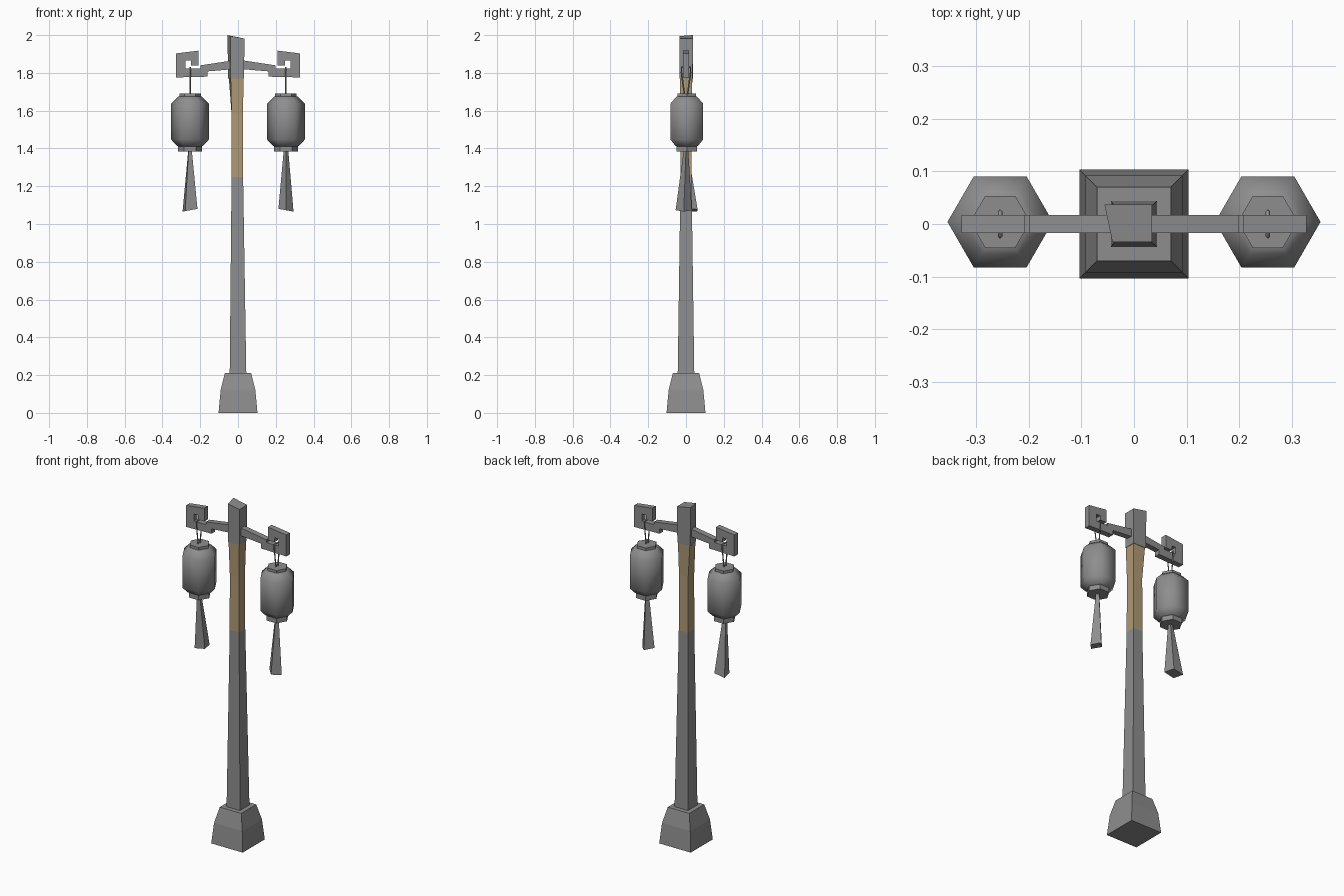
import bpy, bmesh
from math import sin, cos, pi, radians

cube = bpy.data.objects.get("Cube")
if cube:
    bpy.data.objects.remove(cube)


def material(name, rgb):
    m = bpy.data.materials.new(name)
    m.use_nodes = True
    m.diffuse_color = (*rgb, 1)
    m.node_tree.nodes["Principled BSDF"].inputs["Base Color"].default_value = (*rgb, 1)
    return m


GREY = material("weathered grey", (0.27, 0.27, 0.27))
WOOD = material("tan wood", (0.43, 0.32, 0.18))


def finish(name, bm, mat, smooth=False):
    bmesh.ops.recalc_face_normals(bm, faces=bm.faces)
    mesh = bpy.data.meshes.new(name)
    bm.to_mesh(mesh)
    bm.free()
    mesh.materials.append(mat)
    obj = bpy.data.objects.new(name, mesh)
    bpy.context.collection.objects.link(obj)
    if smooth:
        bpy.ops.object.select_all(action="DESELECT")
        obj.select_set(True)
        bpy.context.view_layer.objects.active = obj
        bpy.ops.object.shade_smooth_by_angle(angle=radians(62))
    return obj


def loft(name, rings, mat, smooth=False):
    """Skin a stack of equal-sized rings and close both ends."""
    bm = bmesh.new()
    loops = [[bm.verts.new(p) for p in ring] for ring in rings]
    for a, b in zip(loops, loops[1:]):
        for i in range(len(a)):
            j = (i + 1) % len(a)
            bm.faces.new((a[i], a[j], b[j], b[i]))
    bm.faces.new(loops[0])
    bm.faces.new(loops[-1])
    return finish(name, bm, mat, smooth)


def rect(x0, x1, y0, y1, z):
    return [(x0, y0, z), (x1, y0, z), (x1, y1, z), (x0, y1, z)]


def square(h, z):
    return rect(-h, h, -h, h, z)


def hexagon(x, y, r, z):
    return [(x + r * cos(k * pi / 3), y + r * sin(k * pi / 3), z) for k in range(6)]


# Stone foot and tapering post
loft("base", [square(0.103, 0), square(0.092, 0.12), square(0.07, 0.21)], GREY)
joint = rect(-0.034, 0.027, -0.029, 0.029, 1.25)
loft("lower_post", [square(0.044, 0.2), joint], GREY)

# Wooden upper post, its left-back corner flaring under the cap
flare = rect(-0.039, 0.03, -0.033, 0.033, 1.78)
flare[3] = (-0.049, 0.034, 1.78)
loft("upper_post", [joint, rect(-0.034, 0.026, -0.028, 0.028, 1.58), flare], WOOD)

# Skewed cap with a sloping top
cap_low = [(-0.041, -0.034, 1.77), (0.032, -0.034, 1.77),
           (0.032, 0.035, 1.77), (-0.052, 0.036, 1.77)]
cap_top = [(-0.041, -0.034, 1.995), (0.034, -0.034, 1.982),
           (0.034, 0.037, 1.982), (-0.056, 0.037, 2.0)]
loft("post_cap", [cap_low, cap_top], GREY)

# Bracket outline: arm ending in a square scroll
SCROLL = [(0.02, 1.867), (0.198, 1.84), (0.198, 1.824), (0.277, 1.824),
          (0.277, 1.866), (0.25, 1.866), (0.25, 1.84), (0.208, 1.84),
          (0.208, 1.918), (0.327, 1.903), (0.327, 1.776), (0.161, 1.78),
          (0.161, 1.808), (0.02, 1.82)]

# Lantern outline: radius and height
BODY = [(0.06, 1.676), (0.07, 1.668), (0.1, 1.637), (0.1, 1.447), (0.07, 1.415), (0.06, 1.41)]


def bracket(side, label):
    bm = bmesh.new()
    face = bm.faces.new([bm.verts.new((side * x, -0.017, z)) for x, z in SCROLL])
    moved = bmesh.ops.extrude_face_region(bm, geom=[face])["geom"]
    bmesh.ops.translate(bm, vec=(0, 0.034, 0),
                        verts=[v for v in moved if isinstance(v, bmesh.types.BMVert)])
    finish(label + "_arm", bm, GREY)


def cord(x, label):
    """Square-section loop slung over the bracket."""
    path = [(-0.008, 1.685), (-0.024, 1.8), (-0.024, 1.83),
            (0.024, 1.83), (0.024, 1.8), (0.008, 1.685)]
    curve = bpy.data.curves.new(label + "_cord", "CURVE")
    curve.dimensions = "3D"
    curve.bevel_depth = 0.004
    curve.bevel_resolution = 0
    spline = curve.splines.new("POLY")
    spline.points.add(len(path) - 1)
    for point, (y, z) in zip(spline.points, path):
        point.co = (x, y, z, 1)
    curve.materials.append(GREY)
    bpy.context.collection.objects.link(bpy.data.objects.new(label + "_cord", curve))


def tassel(x, side, label, y_end, turn, ra, rb):
    """Four-sided flared tassel hanging slightly askew."""
    def ring(cx, cy, a, b, z, tilt):
        pts = []
        for k in range(4):
            r = (a, b)[k % 2]
            dx, dy = r * cos(turn + k * pi / 2), r * sin(turn + k * pi / 2)
            pts.append((cx + dx, cy + dy, z - side * tilt * dx))
        return pts
    loft(label + "_tassel", [ring(x, 0, 0.012, 0.012, 1.39, 0),
                             ring(x, y_end, ra, rb, 1.073, 0.18)], GREY, True)


for side, label, y_end, turn, ra, rb in ((1, "left", -0.012, 0, 0.04, 0.043),
                                         (-1, "right", 0.028, radians(142), 0.05, 0.042)):
    x = side * 0.254
    bracket(side, label)
    cord(x, label)
    loft(label + "_lantern", [hexagon(x, 0.004, r, z) for r, z in BODY], GREY, True)
    loft(label + "_lantern_top", [hexagon(x, 0.004, 0.057, z) for z in (1.66, 1.692)], GREY)
    loft(label + "_lantern_bottom", [hexagon(x, 0.004, 0.063, z) for z in (1.383, 1.415)], GREY)
    tassel(x, side, label, y_end, turn, ra, rb)
